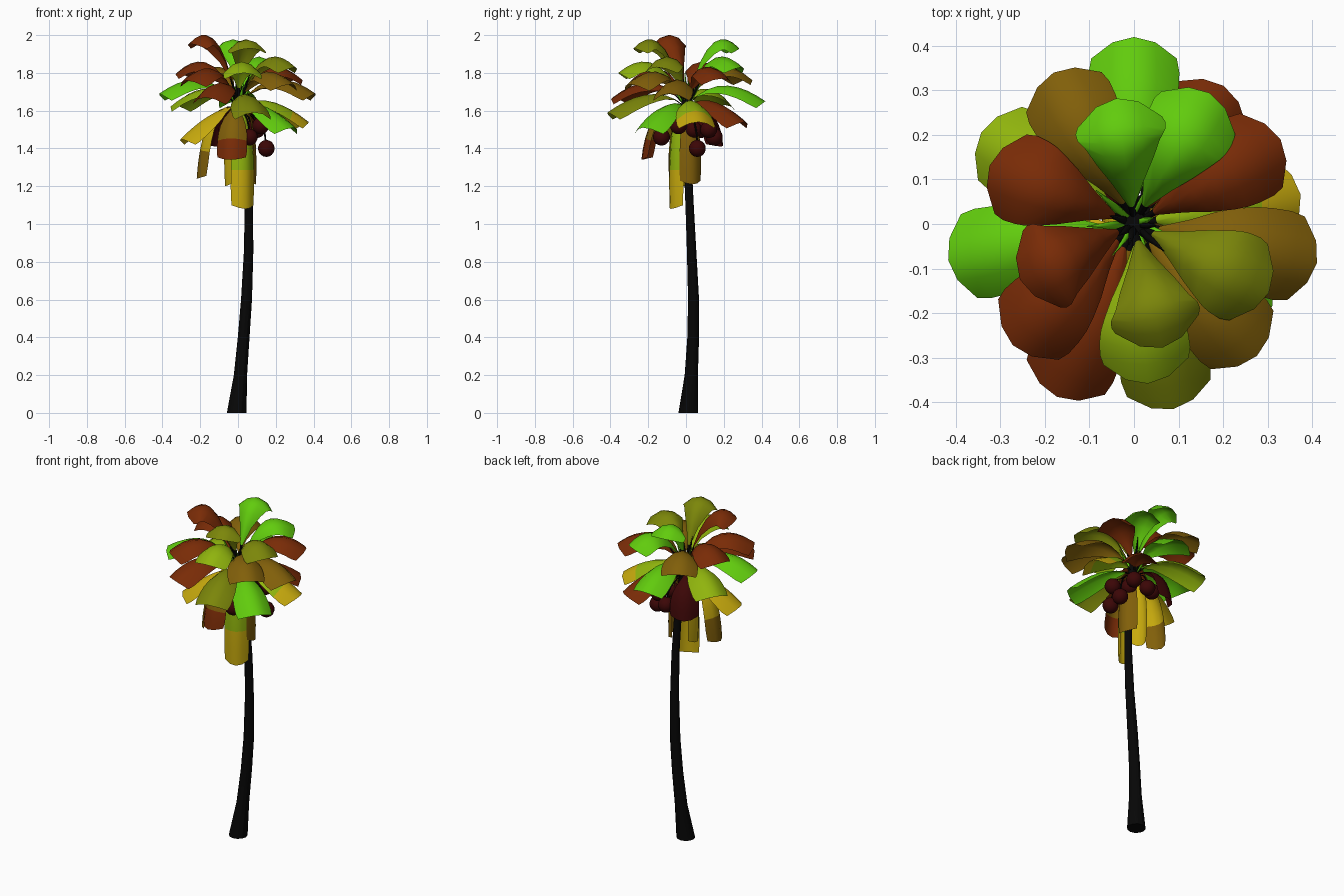
import bpy, bmesh, math, random
from mathutils import Vector

cube = bpy.data.objects.get("Cube")
if cube:
    bpy.data.objects.remove(cube, do_unlink=True)
random.seed(4)

# Flat colours
COLOURS = {
    "bark": (.002, .002, .002),
    "green": (.12, .6, .004),
    "lime": (.28, .46, .004),
    "olive": (.2, .24, .003),
    "gold": (.22, .115, .003),
    "yellow": (.57, .4, .004),
    "rust": (.19, .024, .002),
    "maroon": (.045, .002, .002),
}
MATS = {}
for label, rgb in COLOURS.items():
    mat = bpy.data.materials.new(label)
    mat.use_nodes = True
    mat.diffuse_color = (*rgb, 1)
    shader = mat.node_tree.nodes["Principled BSDF"]
    shader.inputs["Base Color"].default_value = (*rgb, 1)
    shader.inputs["Roughness"].default_value = .9
    MATS[label] = mat


def finish(name, bm, labels):
    """Turn a bmesh into a smooth named object with the given materials."""
    mesh = bpy.data.meshes.new(name)
    for face in bm.faces:
        face.smooth = True
    bm.to_mesh(mesh)
    bm.free()
    for label in labels:
        mesh.materials.append(MATS[label])
    obj = bpy.data.objects.new(name, mesh)
    bpy.context.collection.objects.link(obj)
    return obj


def tube(name, path, radii, label, sides):
    """Horizontal rings swept through the path, closed at both ends."""
    bm = bmesh.new()
    rings = []
    for point, radius in zip(path, radii):
        ring = []
        for k in range(sides):
            a = math.tau * k / sides
            ring.append(bm.verts.new(Vector(point) + radius * Vector((math.cos(a), math.sin(a), 0))))
        rings.append(ring)
    for low, high in zip(rings, rings[1:]):
        for k in range(sides):
            n = (k + 1) % sides
            bm.faces.new((low[k], low[n], high[n], high[k]))
    bm.faces.new(rings[0][::-1])
    bm.faces.new(rings[-1])
    return finish(name, bm, [label])


def bezier(a, b, c, t):
    return a * (1 - t) ** 2 + b * 2 * t * (1 - t) + c * t * t


# Curved trunk, flared at the foot
TRUNK = [(-.007, .012, 0), (.013, .028, .2), (.03, .038, .4), (.045, .04, .6), (.056, .03, .85),
         (.058, .019, 1.1), (.05, .01, 1.3), (.03, .004, 1.48), (.005, 0, 1.68)]
trunk = tube("trunk", TRUNK, [.052, .035, .031, .029, .025, .022, .021, .022, .025], "bark", 12)
bpy.ops.object.select_all(action="DESELECT")
trunk.select_set(True)
bpy.context.view_layer.objects.active = trunk
bpy.ops.object.shade_smooth_by_angle()

# Half-width of a frond along its length
STEPS = [0, .16, .3, .44, .58, .7, .8, .9, 1]
HALF = [.004, .008, .035, .065, .084, .095, .1, .102, .096]
ACROSS = [-1, -.5, 0, .5, 1]


def frond(name, label, angle, reach, tip_z, tip_label=None, hanging=False, scale=1):
    """Arched leaf blade with drooping edges and a blunt tip."""
    a = math.radians(angle)
    out = Vector((math.cos(a), math.sin(a), 0))
    side = Vector((-math.sin(a), math.cos(a), 0))
    start = Vector((0, 0, 1.62))
    if hanging:
        bend = out * (reach * .65 + .05) + Vector((0, 0, 1.66))
    else:
        bend = out * reach * .4 + Vector((0, 0, tip_z + .18))
    tip = out * reach + Vector((0, 0, tip_z))
    bm = bmesh.new()
    rows = []
    for t, half in zip(STEPS, HALF):
        along = ((bend - start) * (1 - t) + (tip - bend) * t).normalized()
        normal = along.cross(side)
        row = []
        for s in ACROSS:
            p = bezier(start, bend, tip, t) + side * s * half * scale
            p -= normal * half * scale * .6 * s * s
            if t == 1:
                p -= along * .018 * s * s
            row.append(bm.verts.new(p))
        rows.append(row)
    for i, (near, far) in enumerate(zip(rows, rows[1:])):
        for j in range(len(ACROSS) - 1):
            face = bm.faces.new((near[j], far[j], far[j + 1], near[j + 1]))
            face.material_index = 0 if i == 0 else 1 if i < 6 else 2
    return finish(name, bm, ["bark", label, tip_label or label])


# Upright and spreading fronds: colour, compass angle, reach, tip height, tip colour
SPREADING = [
    ("green", 98, .285, 1.93), ("green", 60, .34, 1.83), ("rust", 30, .38, 1.77),
    ("rust", 158, .35, 1.8), ("rust", 206, .285, 1.955), ("olive", 283, .285, 1.93),
    ("olive", 333, .34, 1.83), ("green", 191, .425, 1.69), ("rust", 225, .385, 1.76),
    ("rust", 246, .425, 1.67), ("lime", 275, .36, 1.8), ("olive", 282, .425, 1.59),
    ("gold", 313, .405, 1.74), ("gold", 348, .42, 1.69), ("green", 90, .42, 1.65),
    ("gold", 118, .385, 1.77), ("lime", 149, .4, 1.63), ("rust", 57, .37, 1.54),
    ("green", 322, .37, 1.51), ("lime", 10, .38, 1.54, "yellow"),
    ("yellow", 198, .32, 1.45),
]
for i, spec in enumerate(SPREADING):
    frond(f"frond_{i + 1}", *spec)

# Old fronds hanging beside the trunk
HANGING = [
    ("lime", 297, .09, 1.08, "yellow", .68), ("yellow", 186, .22, 1.24, "gold", .75),
    ("yellow", 192, .07, 1.2, None, .6), ("gold", 20, .1, 1.21, None, .6),
    ("gold", 260, .24, 1.34, "rust", .8), ("maroon", 122, .22, 1.41, None, .8),
]
for i, (label, angle, reach, z, tip_label, scale) in enumerate(HANGING):
    frond(f"hanging_frond_{i + 1}", label, angle, reach, z, tip_label, True, scale)

# Coconuts, each on a thin stalk
NUTS = [(.15, .06, 1.4), (.06, -.13, 1.46), (.1, .12, 1.5), (.03, .15, 1.46),
        (-.06, .08, 1.5), (.12, -.04, 1.52), (.07, .04, 1.5)]
for i, spot in enumerate(NUTS):
    bm = bmesh.new()
    bmesh.ops.create_uvsphere(bm, u_segments=14, v_segments=9, radius=.045)
    nut = finish(f"coconut_{i + 1}", bm, ["maroon"])
    nut.location = spot
    centre = Vector(spot)
    crown = Vector((.01, 0, 1.6))
    above = Vector((centre.x, centre.y, 1.58))
    path = [bezier(centre, above, crown, k / 4) for k in range(5)]
    tube(f"coconut_stalk_{i + 1}", path, [.005] * 5, "bark", 5)

# Young shoots in the heart of the crown
for i in range(14):
    a = math.tau * i / 14 + random.uniform(-.2, .2)
    lean = random.uniform(.04, .13)
    root = Vector((0, 0, 1.62))
    end = Vector((lean * math.cos(a), lean * math.sin(a), random.uniform(1.72, 1.82)))
    tube(f"shoot_{i + 1}", [root, (root + end) / 2, end], [.012, .009, .001],
         "green" if i % 2 else "bark", 5)
